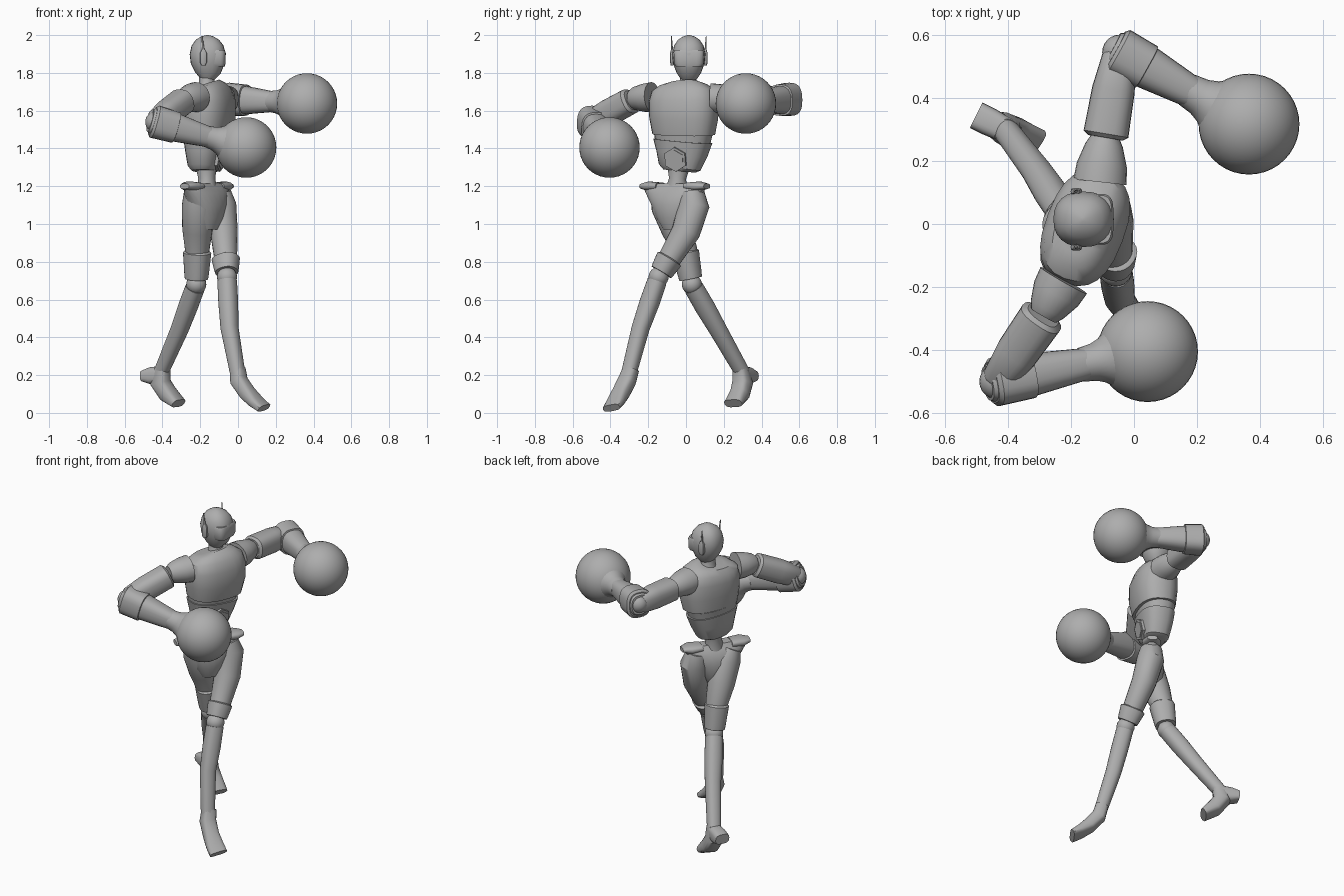
import bpy, math
from mathutils import Vector

cube = bpy.data.objects.get("Cube")
if cube:
    bpy.data.objects.remove(cube, do_unlink=True)

grey = bpy.data.materials.new("plain_grey")
grey.use_nodes = True
COLOUR = (0.42, 0.42, 0.42, 1)
grey.diffuse_color = COLOUR
for node in grey.node_tree.nodes:
    if node.type == 'BSDF_PRINCIPLED':
        node.inputs["Base Color"].default_value = COLOUR

UP = Vector((0, 0, 1))
CHEST_FORWARD = Vector((0.935, -0.355, 0))
HIP_FORWARD = Vector((0.82, -0.57, 0))


def finish(ob, angle=35):
    ob.data.materials.clear()
    ob.data.materials.append(grey)
    bpy.ops.object.select_all(action='DESELECT')
    ob.select_set(True)
    bpy.context.view_layer.objects.active = ob
    bpy.ops.object.shade_smooth_by_angle(angle=math.radians(angle))
    return ob


def loft(name, stations, ref, power=2.0, sides=24):
    """Skin superellipse rings (x, y, z, side radius, ref radius) along a path."""
    points = [Vector(s[:3]) for s in stations]
    last = len(points) - 1
    verts, faces = [], []
    for i, s in enumerate(stations):
        tangent = (points[min(i + 1, last)] - points[max(i - 1, 0)]).normalized()
        side = tangent.cross(ref).normalized()
        front = side.cross(tangent)
        for k in range(sides):
            a = math.tau * k / sides
            c, d = math.cos(a), math.sin(a)
            u = math.copysign(abs(c) ** (2 / power), c) * s[3]
            v = math.copysign(abs(d) ** (2 / power), d) * s[4]
            verts.append(points[i] + side * u + front * v)
    for i in range(last):
        for k in range(sides):
            n = (k + 1) % sides
            faces.append((i * sides + k, i * sides + n,
                          (i + 1) * sides + n, (i + 1) * sides + k))
    faces.append(tuple(reversed(range(sides))))
    faces.append(tuple(range(last * sides, (last + 1) * sides)))
    mesh = bpy.data.meshes.new(name)
    mesh.from_pydata(verts, [], faces)
    ob = bpy.data.objects.new(name, mesh)
    bpy.context.collection.objects.link(ob)
    return finish(ob)


def limb(name, start, end, profile, ref=UP, power=2.0):
    """Straight loft; profile rows are (fraction, side radius, ref radius)."""
    a, b = Vector(start), Vector(end)
    return loft(name, [(*a.lerp(b, t), w, h) for t, w, h in profile], ref, power)


def ball(name, centre, radius, segments=24):
    bpy.ops.mesh.primitive_uv_sphere_add(segments=segments, ring_count=segments // 2,
                                         radius=radius, location=centre)
    ob = bpy.context.object
    ob.name = name
    return finish(ob, 60)


# Head, visor and neck
X = Vector((1, 0, 0))
HEAD_Y = 0.015
loft("head", [(x, HEAD_Y, z, w, d) for x, z, w, d in (
    (-.165, 1.77, .045, .04), (-.16, 1.8, .065, .068), (-.16, 1.85, .083, .09),
    (-.16, 1.9, .088, .096), (-.162, 1.945, .078, .084), (-.162, 1.975, .058, .062),
    (-.162, 1.993, .03, .032), (-.162, 2.0, .006, .006))], X, 2.3)
loft("visor", [(-.12, HEAD_Y, z, w, d) for z, w, d in (
    (1.835, .07, .05), (1.85, .079, .054), (1.91, .081, .055), (1.92, .076, .049))], X, 4)
loft("neck", [(-.165, .01, 1.70, .07, .06), (-.165, .01, 1.735, .045, .042),
              (-.165, .012, 1.79, .042, .04)], X)

# Ear pods and antennas
for side, label in ((1, "left"), (-1, "right")):
    y = HEAD_Y + side * .088
    loft(label + "_ear_pod", [(-.183, y, z, w, d) for z, w, d in (
        (1.84, .008, .01), (1.855, .011, .018), (1.905, .011, .018), (1.925, .006, .008))], X, 4, 12)
    limb(label + "_antenna", (-.183, y, 1.91), (-.19, y + side * .004, 1.995),
         ((0, .006, .007), (1, .002, .003)), X)

# Torso
loft("chest", [(x, -.012, z, w, d) for x, z, w, d in (
    (-.165, 1.745, .085, .06), (-.162, 1.735, .13, .085), (-.16, 1.705, .172, .11),
    (-.155, 1.65, .187, .126), (-.155, 1.56, .184, .126), (-.162, 1.475, .168, .112))],
    CHEST_FORWARD, 2.5)
loft("ribs", [(-.17, -.015, 1.48, .158, .103), (-.172, -.018, 1.42, .145, .092)],
     CHEST_FORWARD, 2.5)
loft("abdomen", [(-.17, -.017, 1.44, .158, .103), (-.174, -.022, 1.37, .136, .092),
                 (-.178, -.033, 1.3, .112, .078), (-.178, -.035, 1.28, .085, .06)],
     CHEST_FORWARD, 2.6)
loft("waist", [(-.168, -.04, 1.3, .06, .055), (-.165, -.045, 1.24, .045, .045),
               (-.165, -.05, 1.17, .065, .055)], CHEST_FORWARD)

# Hexagonal belly plate
belly = Vector((-.172, -.025, 1.36))
outward = (CHEST_FORWARD - UP * .2).normalized()
for name, radius, reach in (("belly_frame", .066, .097), ("belly_plate", .052, .101)):
    bpy.ops.mesh.primitive_cylinder_add(vertices=6, radius=radius, depth=.05,
                                        location=belly + outward * (reach - .025))
    plate = bpy.context.object
    plate.name = name
    plate.rotation_euler = outward.to_track_quat('Z', 'Y').to_euler()
    finish(plate, 20)

# Pelvis with flared hip wings
loft("pelvis", [(-.165, -.06, z, w, d) for z, w, d in (
    (1.215, .17, .035), (1.19, .195, .052), (1.165, .178, .072), (1.1, .135, .085),
    (1.03, .1, .078), (.97, .06, .055))], -HIP_FORWARD, 2.2)
hip_side = UP.cross(HIP_FORWARD)
for side, label in ((1, "left"), (-1, "right")):
    tip = Vector((-.165, -.06, 1.2)) + hip_side * side * .15
    limb(label + "_hip_wing", tip - hip_side * side * .06, tip + hip_side * side * .058,
         ((0, .05, .02), (.6, .055, .025), (1, .03, .014)), UP, 2.5)

# Arms: joints, sleeves, bracers, cuffs and round gloves
ARMS = {
    "left": ((-.105, .16, 1.665), (-.095, .25, 1.665), (-.045, .545, 1.66), (.365, .317, 1.638)),
    "right": ((-.235, -.2, 1.67), (-.275, -.27, 1.665), (-.435, -.5, 1.54), (.043, -.405, 1.405)),
}
for label, (root, shoulder, elbow, glove) in ARMS.items():
    limb(label + "_shoulder", root, shoulder,
         ((-.3, .085, .08), (.3, .08, .075), (1, .06, .062), (1.3, .045, .045)))
    limb(label + "_upper_arm", shoulder, elbow,
         ((.08, .055, .055), (.12, .072, .068), (.6, .068, .07), (.95, .054, .062), (1, .045, .05)),
         UP, 2.6)
    ball(label + "_elbow", elbow, .056)
    e, g = Vector(elbow), Vector(glove)
    reach = (g - e).length
    wrist = g - (g - e).normalized() * .2
    limb(label + "_forearm", elbow, wrist,
         ((-.1, .055, .06), (0, .072, .08), (.4, .068, .074), (1, .05, .054)), UP, 2.5)
    limb(label + "_bracer", elbow, wrist,
         ((-.06, .066, .074), (-.02, .078, .088), (.36, .075, .083), (.37, .065, .07)), UP, 2.7)
    limb(label + "_glove_cuff", wrist, glove,
         ((-.12, .054, .056), (.1, .06, .062), (.25, .072, .074), (.4, .095, .095)))
    ball(label + "_glove", glove, .16, 40)

# Legs: thigh, knee cuff, knee ball and shin
LEGS = {
    "left": (((-.1, .035, 1.17, .06, .065), (-.09, .042, 1.1, .084, .08),
              (-.075, .0, .96, .078, .072), (-.065, -.085, .82, .062, .06),
              (-.06, -.13, .745, .054, .052)),
             ((-.045, -.24, .45), (.0, -.305, .2))),
    "right": (((-.225, -.13, 1.17, .06, .065), (-.212, -.1, 1.1, .088, .085),
               (-.215, -.05, .97, .08, .08), (-.216, -.005, .86, .066, .064),
               (-.22, .025, .71, .054, .055)),
              ((-.31, .17, .44), (-.405, .295, .22))),
}
for label, (thigh, (calf, ankle)) in LEGS.items():
    loft(label + "_thigh", thigh, HIP_FORWARD)
    above, below = Vector(thigh[-2][:3]), Vector(thigh[-1][:3])
    limb(label + "_knee_cuff", above, below,
         ((0, .058, .06), (.08, .068, .074), (.8, .061, .064), (1, .058, .06)), HIP_FORWARD, 2.3)
    knee = below + (below - above).normalized() * .03
    ball(label + "_knee", knee, .053)
    top = knee.lerp(Vector(calf), .08)
    middle = knee.lerp(Vector(calf), .5)
    loft(label + "_shin", [(*top, .05, .05), (*middle, .052, .05), (*calf, .046, .046),
                           (*ankle, .04, .038)], HIP_FORWARD, 2.3)

# Pointed feet
loft("left_foot", [(-.002, -.29, .235, .04, .038), (.005, -.312, .17, .046, .042),
                   (.05, -.345, .105, .046, .04), (.095, -.372, .06, .052, .03),
                   (.138, -.395, .026, .054, .02)], HIP_FORWARD, 3, 16)
loft("right_foot", [(-.4, .29, .235, .04, .038), (-.41, .3, .16, .05, .05),
                    (-.37, .285, .1, .05, .045), (-.315, .25, .05, .056, .025)],
     HIP_FORWARD, 3, 16)
limb("right_heel", (-.40, .295, .2), (-.5, .345, .195),
     ((0, .04, .05), (.6, .045, .045), (1, .045, .03)), UP, 3)
